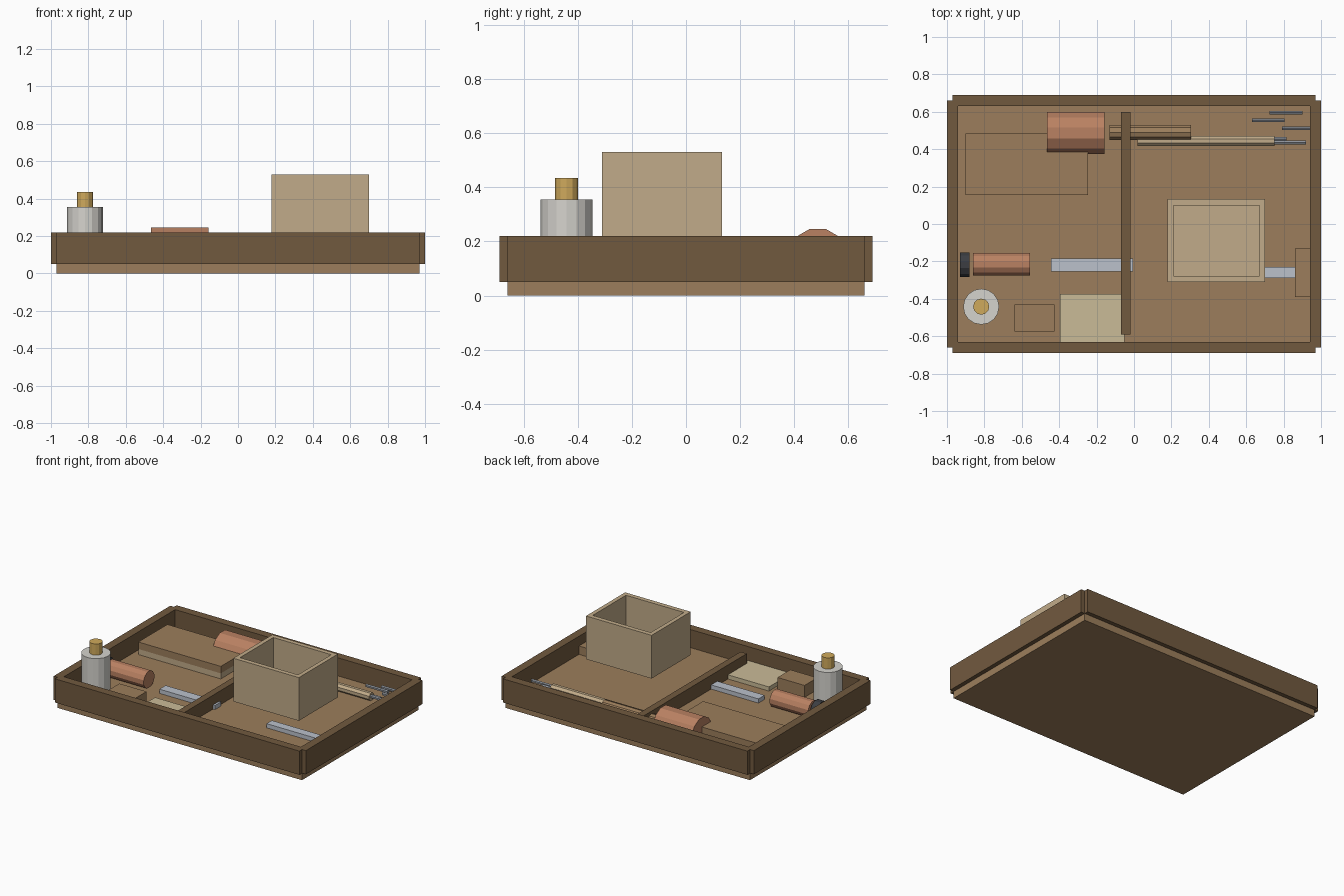
import bpy, math
from mathutils import Matrix

if "Cube" in bpy.data.objects:
    bpy.data.objects.remove(bpy.data.objects["Cube"])


def material(name, r, g, b):
    m = bpy.data.materials.new(name)
    m.diffuse_color = [(c / 255) ** 2.2 for c in (r, g, b)] + [1]
    m.use_nodes = True
    m.node_tree.nodes["Principled BSDF"].inputs["Base Color"].default_value = m.diffuse_color
    return m


WOOD = material("mid_wood", 155, 125, 92)
DARK = material("dark_wood", 113, 90, 65)
TAN = material("pale_wood", 192, 170, 136)
CREAM = material("cream", 201, 186, 150)
COPPER = material("copper", 184, 128, 98)
STEEL = material("steel", 186, 192, 202)
NAIL = material("nail_grey", 140, 145, 152)
BLACK = material("black", 62, 64, 68)
WHITE = material("white", 212, 210, 204)
BRASS = material("brass", 206, 168, 92)


def finish(name, mat):
    ob = bpy.context.object
    ob.name = name
    ob.data.materials.append(mat)
    return ob


def box(name, mat, x0, x1, y0, y1, z0, z1):
    bpy.ops.mesh.primitive_cube_add(size=1)
    ob = finish(name, mat)
    ob.data.transform(Matrix.Diagonal((x1 - x0, y1 - y0, z1 - z0, 1)))
    ob.location = ((x0 + x1) / 2, (y0 + y1) / 2, (z0 + z1) / 2)
    return ob


def rod(name, mat, x0, x1, y, z, r, sides=12):
    # cylinder lying along x with a flat facet on top
    bpy.ops.mesh.primitive_cylinder_add(vertices=sides, radius=r, depth=x1 - x0)
    ob = finish(name, mat)
    ob.data.transform(Matrix.Rotation(math.pi / 2, 4, 'Y') @
                      Matrix.Rotation(math.pi / sides, 4, 'Z'))
    ob.location = ((x0 + x1) / 2, y, z)
    return ob


def post(name, mat, x, y, z0, z1, r, sides):
    bpy.ops.mesh.primitive_cylinder_add(vertices=sides, radius=r, depth=z1 - z0,
                                        location=(x, y, (z0 + z1) / 2))
    return finish(name, mat)


FLOOR = 0.09

# tray: floor board, four rim boards, divider
box("tray_floor", WOOD, -0.97, 0.97, -0.66, 0.66, 0, FLOOR)
for s, n in ((-1, "front"), (1, "back")):
    box(n + "_rim", DARK, -0.97, 0.97, s * 0.66 - 0.03, s * 0.66 + 0.03, 0.05, 0.22)
for s, n in ((-1, "left"), (1, "right")):
    box(n + "_rim", DARK, s * 0.97 - 0.03, s * 0.97 + 0.03, -0.66, 0.66, 0.05, 0.22)
box("divider", DARK, -0.07, -0.02, -0.59, 0.60, FLOOR, 0.19)

# open box raised above the floor
box("open_box_bottom", TAN, 0.18, 0.70, -0.31, 0.133, 0.22, 0.25)
for n, y in (("front", -0.31), ("back", 0.10)):
    box("open_box_" + n, TAN, 0.18, 0.70, y, y + 0.033, 0.22, 0.53)
for n, x in (("left", 0.18), ("right", 0.67)):
    box("open_box_" + n, TAN, x, x + 0.03, -0.277, 0.10, 0.22, 0.53)

# two-layer block, small blocks and cream slab
box("long_block_base", TAN, -0.90, -0.245, 0.155, 0.485, FLOOR, 0.13)
box("long_block_top", WOOD, -0.90, -0.245, 0.155, 0.485, 0.13, 0.18)
box("small_block", WOOD, -0.64, -0.425, -0.575, -0.43, FLOOR, 0.175)
box("side_block", WOOD, 0.86, 0.94, -0.39, -0.13, FLOOR, 0.15)
box("cream_slab", CREAM, -0.395, -0.05, -0.63, -0.375, FLOOR, 0.12)

# flat steel bars
box("left_bar", STEEL, -0.445, -0.005, -0.255, -0.185, FLOOR, 0.12)
box("right_bar", STEEL, 0.43, 0.87, -0.29, -0.23, FLOOR, 0.12)

# copper rolls and dark disc
rod("large_roll", COPPER, -0.465, -0.158, 0.487, 0.134, 0.116)
rod("small_roll", COPPER, -0.86, -0.555, -0.216, 0.145, 0.062)
rod("dark_disc", BLACK, -0.93, -0.88, -0.218, 0.15, 0.069)

# upright bottle with brass cap
post("bottle_body", WHITE, -0.817, -0.442, FLOOR, 0.355, 0.096, 16)
post("bottle_cap", BRASS, -0.817, -0.442, 0.355, 0.435, 0.043, 12)

# rods, pale handle with its tip, loose nails
rod("brown_rod", WOOD, -0.13, 0.305, 0.49, 0.13, 0.042, 10)
rod("pale_handle", TAN, 0.02, 0.75, 0.443, 0.12, 0.029, 8)
rod("handle_tip", NAIL, 0.75, 0.815, 0.455, 0.12, 0.012, 6)
for i, (x, y) in enumerate(((0.725, 0.595), (0.63, 0.555), (0.79, 0.512), (0.745, 0.435))):
    rod(f"nail_{i + 1}", NAIL, x, min(x + 0.175, 0.945), y, 0.125, 0.012, 6)
